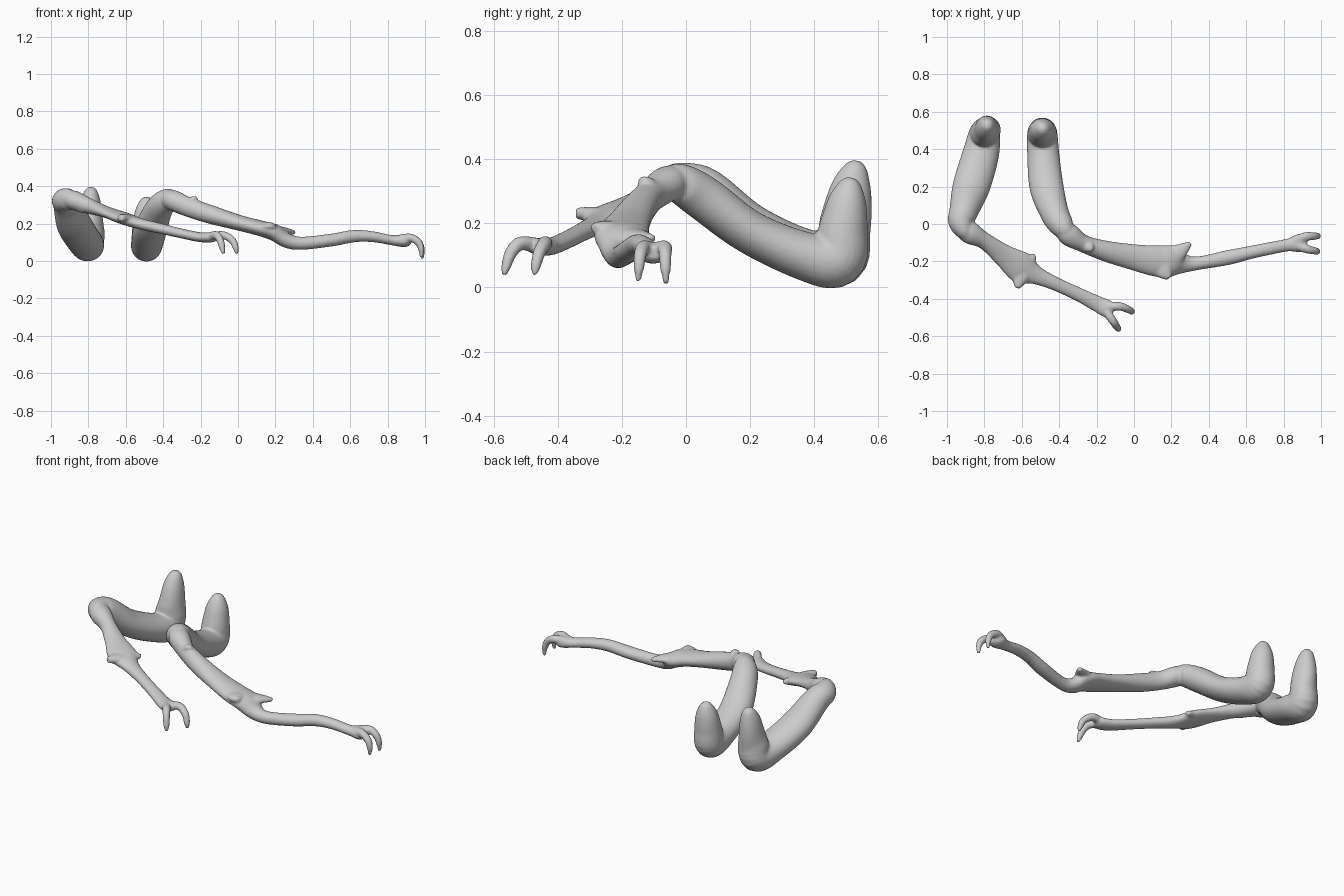
import bpy, bmesh, math
from mathutils import Vector

SKIN = bpy.data.materials.new("pale grey")
SKIN.diffuse_color = (0.6, 0.6, 0.6, 1)
UP = Vector((0, 0, 1))


def spline(rows, steps=6):
    """Catmull-Rom through rows of (x, y, z, half width, half height)."""
    out = []
    for i in range(len(rows) - 1):
        p0, p1 = rows[max(i - 1, 0)], rows[i]
        p2, p3 = rows[i + 1], rows[min(i + 2, len(rows) - 1)]
        for s in range(steps):
            t = s / steps
            out.append([0.5 * (2 * b + (c - a) * t + (2 * a - 5 * b + 4 * c - d) * t * t
                               + (3 * b - a - 3 * c + d) * t ** 3)
                        for a, b, c, d in zip(p0, p1, p2, p3)])
    return out + [list(rows[-1])]


def tube(bm, rows, sides=24):
    """Closed tube with an elliptic section along a smooth path."""
    pts = spline(rows)
    rings = []
    for i, p in enumerate(pts):
        a, b = pts[max(i - 1, 0)], pts[min(i + 1, len(pts) - 1)]
        t = (Vector(b[:3]) - Vector(a[:3])).normalized()
        w = t.cross(UP).normalized()
        h = w.cross(t)
        rw, rh = max(p[3], 0.004), max(p[4], 0.004)
        rings.append([bm.verts.new(Vector(p[:3]) + w * rw * math.cos(k * math.tau / sides)
                                   + h * rh * math.sin(k * math.tau / sides))
                      for k in range(sides)])
    faces = [bm.faces.new(rings[0]), bm.faces.new(rings[-1])]
    for r0, r1 in zip(rings, rings[1:]):
        for k in range(sides):
            m = (k + 1) % sides
            faces.append(bm.faces.new((r0[k], r0[m], r1[m], r1[k])))
    bmesh.ops.recalc_face_normals(bm, faces=faces)


def limb(name, parts):
    """Merge overlapping tubes into one smooth skin."""
    bm = bmesh.new()
    for rows in parts:
        tube(bm, rows)
    me = bpy.data.meshes.new(name)
    bm.to_mesh(me)
    bm.free()
    me.materials.append(SKIN)
    ob = bpy.data.objects.new(name, me)
    bpy.context.collection.objects.link(ob)
    rm = ob.modifiers.new("skin", 'REMESH')
    rm.mode, rm.voxel_size, rm.use_smooth_shade = 'VOXEL', 0.007, True
    sm = ob.modifiers.new("soften", 'SMOOTH')
    sm.factor, sm.iterations = 0.5, 5


# Left limb: raised stump, thick section, then thin arm
left_upper = [
    (-.785, .535, .395, .012, .012), (-.786, .53, .375, .034, .036),
    (-.788, .515, .31, .055, .064), (-.79, .497, .2, .07, .082),
    (-.80, .475, .092, .085, .09), (-.82, .37, .105, .098, .078),
    (-.87, .2, .185, .1, .076), (-.91, .07, .295, .078, .072),
    (-.925, .01, .325, .068, .064), (-.90, -.045, .328, .045, .055),
    (-.87, -.06, .32, .02, .03)]
left_arm = [
    (-.94, -.0, .335, .035, .04), (-.88, -.045, .325, .06, .052),
    (-.8, -.09, .295, .045, .042), (-.7, -.165, .26, .06, .03),
    (-.6, -.235, .225, .085, .032), (-.52, -.275, .198, .05, .03),
    (-.42, -.32, .175, .037, .028), (-.3, -.375, .147, .037, .026),
    (-.2, -.425, .127, .043, .026), (-.14, -.455, .127, .047, .027),
    (-.11, -.47, .127, .02, .015)]
left_spikes = [
    [(-.62, -.23, .225, .06, .025), (-.57, -.2, .222, .045, .022), (-.528, -.168, .215, .014, .012)],
    [(-.6, -.24, .225, .06, .025), (-.61, -.29, .228, .045, .024), (-.625, -.342, .232, .015, .018)],
    [(-.87, -.06, .3, .03, .03), (-.82, -.09, .28, .025, .025), (-.785, -.108, .27, .008, .01)]]
left_fingers = [
    [(-.15, -.445, .128, .025, .025), (-.08, -.44, .138, .023, .022),
     (-.03, -.457, .11, .02, .02), (-.012, -.468, .07, .017, .016), (-.006, -.473, .037, .008, .008)],
    [(-.15, -.465, .13, .025, .025), (-.115, -.515, .138, .022, .022),
     (-.095, -.545, .11, .02, .02), (-.084, -.56, .07, .017, .016), (-.078, -.567, .037, .008, .008)]]
limb("left_limb", [left_upper, left_arm] + left_spikes + left_fingers)

# Right limb: same build, longer reach
right_upper = [
    (-.49, .515, .343, .012, .012), (-.49, .512, .325, .034, .034),
    (-.49, .503, .27, .06, .06), (-.49, .49, .18, .075, .077),
    (-.49, .47, .089, .082, .088), (-.485, .37, .098, .086, .076),
    (-.468, .2, .172, .091, .068), (-.425, .06, .275, .077, .07),
    (-.385, -.01, .32, .066, .064), (-.35, -.045, .325, .045, .055),
    (-.315, -.065, .32, .02, .03)]
right_arm = [
    (-.4, -.01, .335, .035, .04), (-.35, -.055, .325, .06, .055),
    (-.27, -.105, .29, .047, .052), (-.15, -.145, .25, .056, .05),
    (0, -.178, .206, .07, .042), (.12, -.198, .175, .084, .042),
    (.2, -.2, .15, .085, .045), (.26, -.21, .11, .055, .04),
    (.34, -.21, .095, .036, .035), (.5, -.18, .112, .04, .034),
    (.62, -.153, .133, .035, .033), (.72, -.132, .13, .034, .029),
    (.82, -.113, .112, .034, .027), (.89, -.102, .108, .05, .034),
    (.925, -.1, .108, .025, .02)]
right_spikes = [
    [(.17, -.19, .165, .06, .03), (.24, -.15, .16, .045, .022), (.302, -.102, .152, .012, .012)],
    [(.13, -.2, .18, .06, .025), (.16, -.25, .185, .05, .024), (.19, -.288, .188, .018, .014)],
    [(-.27, -.1, .3, .03, .03), (-.24, -.125, .325, .03, .022), (-.225, -.14, .34, .012, .01)]]
right_fingers = [
    [(.86, -.09, .115, .025, .025), (.92, -.067, .125, .024, .022),
     (.965, -.065, .1, .02, .02), (.984, -.064, .055, .017, .016), (.984, -.062, .01, .008, .008)],
    [(.86, -.11, .115, .025, .025), (.92, -.133, .125, .023, .022),
     (.965, -.143, .1, .02, .02), (.98, -.147, .06, .017, .016), (.98, -.149, .018, .008, .008)]]
limb("right_limb", [right_upper, right_arm] + right_spikes + right_fingers)
